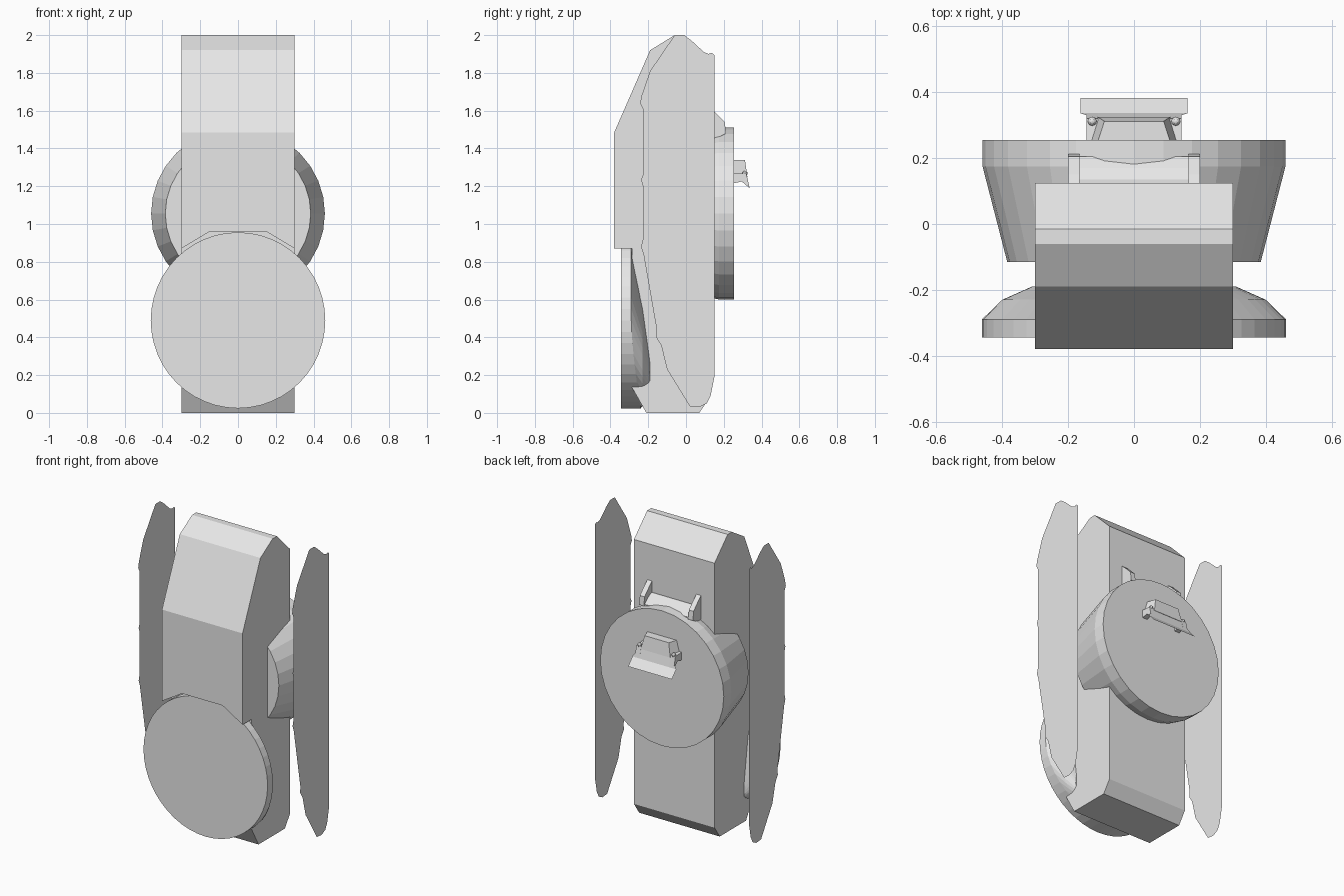
import bpy, bmesh, math
from mathutils import Vector

if "Cube" in bpy.data.objects:
    bpy.data.objects.remove(bpy.data.objects["Cube"])

grey = bpy.data.materials.new("light_grey")
grey.diffuse_color = (0.8, 0.8, 0.8, 1)
grey.use_nodes = True
grey.node_tree.nodes["Principled BSDF"].inputs["Base Color"].default_value = grey.diffuse_color


def finish(name, bm):
    bmesh.ops.recalc_face_normals(bm, faces=bm.faces)
    me = bpy.data.meshes.new(name)
    bm.to_mesh(me)
    bm.free()
    ob = bpy.data.objects.new(name, me)
    bpy.context.collection.objects.link(ob)
    me.materials.append(grey)
    return ob


def loft(name, rings):
    """Skin a list of equal-length point rings and cap both ends."""
    bm = bmesh.new()
    vs = [[bm.verts.new(p) for p in r] for r in rings]
    n = len(vs[0])
    for a, b in zip(vs, vs[1:]):
        for i in range(n):
            j = (i + 1) % n
            bm.faces.new((a[i], a[j], b[j], b[i]))
    bm.faces.new(vs[0])
    bm.faces.new(vs[-1])
    return finish(name, bm)


def side_prism(name, profile, x0, x1):
    """Extrude a (y, z) profile along x."""
    return loft(name, [[(x, y, z) for y, z in profile] for x in (x0, x1)])


def sheet(name, points):
    bm = bmesh.new()
    bm.faces.new([bm.verts.new(p) for p in points])
    return finish(name, bm)


def ring(n, rx, rz, cz, y):
    """Circle in the xz plane; y may be a function of the height -1..1."""
    out = []
    for i in range(n):
        a = 2 * math.pi * i / n
        s = math.sin(a)
        out.append((rx * math.cos(a), y(s) if callable(y) else y, cz + rz * s))
    return out


# Main body, notched at the front to receive the disc
body = side_prism("body", [
    (-.38, .30), (-.38, 1.485), (-.19, 1.92), (-.06, 2), (-.015, 2),
    (.125, 1.86), (.125, .08), (.07, 0), (-.21, 0)], -.3, .3)
notch = [(-.4, .81), (-.15, .96), (.15, .96), (.4, .81), (.4, -.1), (-.4, -.1)]
cutter = loft("notch_cutter", [[(x, y, z) for x, z in notch] for y in (-.5, -.285)])
cutter.hide_render = True
mod = body.modifiers.new("notch", 'BOOLEAN')
mod.operation = 'DIFFERENCE'
mod.solver = 'EXACT'
mod.object = cutter
bpy.context.view_layer.objects.active = body
bpy.ops.object.modifier_apply(modifier="notch")
bpy.data.objects.remove(cutter)

# Front disc: flat face, rim thickening toward the bottom, bulge at the back
rim = lambda s: -.29 + .05 * max(0, -s) ** 1.5
loft("front_disc", [
    ring(48, .462, .466, .49, -.345),
    ring(48, .462, .466, .49, rim),
    ring(48, .40, .31, .345, -.23),
    ring(48, .31, .17, .215, -.19)])

# Rear drum tapering forward through the body
loft("rear_drum", [
    ring(32, .385, .385, 1.055, -.115),
    ring(32, .46, .455, 1.055, .175),
    ring(32, .46, .455, 1.055, .255)])

# Bracket above the drum: two cheeks, a cross bar and a backing strip
cheek = [(.12, 1.62), (.15, 1.595), (.205, 1.54), (.212, 1.48), (.165, 1.455), (.12, 1.455)]
for s, side in ((-1, "left"), (1, "right")):
    side_prism("bracket_cheek_" + side, cheek, s * .165, s * .2)
side_prism("bracket_bar", [(.12, 1.54), (.135, 1.54), (.17, 1.52), (.205, 1.49),
                           (.205, 1.46), (.12, 1.46)], -.165, .165)

# Hook on the drum: flared hood with feet, knobs and a thin flap
loft("hook_hood", [
    [(-.11, .25, 1.34), (.11, .25, 1.34), (.09, .312, 1.34), (-.09, .312, 1.34)],
    [(-.135, .25, 1.25), (.135, .25, 1.25), (.11, .325, 1.25), (-.11, .325, 1.25)]])
for s, side in ((-1, "left"), (1, "right")):
    side_prism("hook_foot_" + side, [(.25, 1.27), (.32, 1.265), (.337, 1.19),
                                    (.295, 1.225), (.25, 1.215)], s * .11, s * .145)
    bm = bmesh.new()
    bmesh.ops.create_uvsphere(bm, u_segments=8, v_segments=6, radius=.014)
    bmesh.ops.translate(bm, verts=bm.verts, vec=Vector((s * .127, .312, 1.268)))
    finish("hook_knob_" + side, bm)
sheet("hook_slope", [(-.11, .32, 1.26), (.11, .32, 1.26), (.165, .337, 1.19), (-.165, .337, 1.19)])
sheet("hook_flap", [(-.163, .337, 1.19), (.163, .337, 1.19), (.163, .383, 1.14), (-.163, .383, 1.14)])

# Thin side panels standing clear of the body
panel = [
    (-.06, 2), (-.01, 2), (.03, 1.97), (.095, 1.91), (.12, 1.9), (.135, 1.907), (.15, 1.895),
    (.15, .19), (.13, .09), (.11, .05), (.07, .03), (.02, .035), (-.1, .23),
    (-.132, .36), (-.158, .40), (-.155, .44), (-.225, .84), (-.238, .88), (-.228, .92),
    (-.228, 1.2), (-.238, 1.235), (-.228, 1.26), (-.228, 1.61), (-.243, 1.64),
    (-.235, 1.68), (-.19, 1.81)]
for s, side in ((-1, "left"), (1, "right")):
    sheet("side_panel_" + side, [(s * .573, y, z) for y, z in panel])
